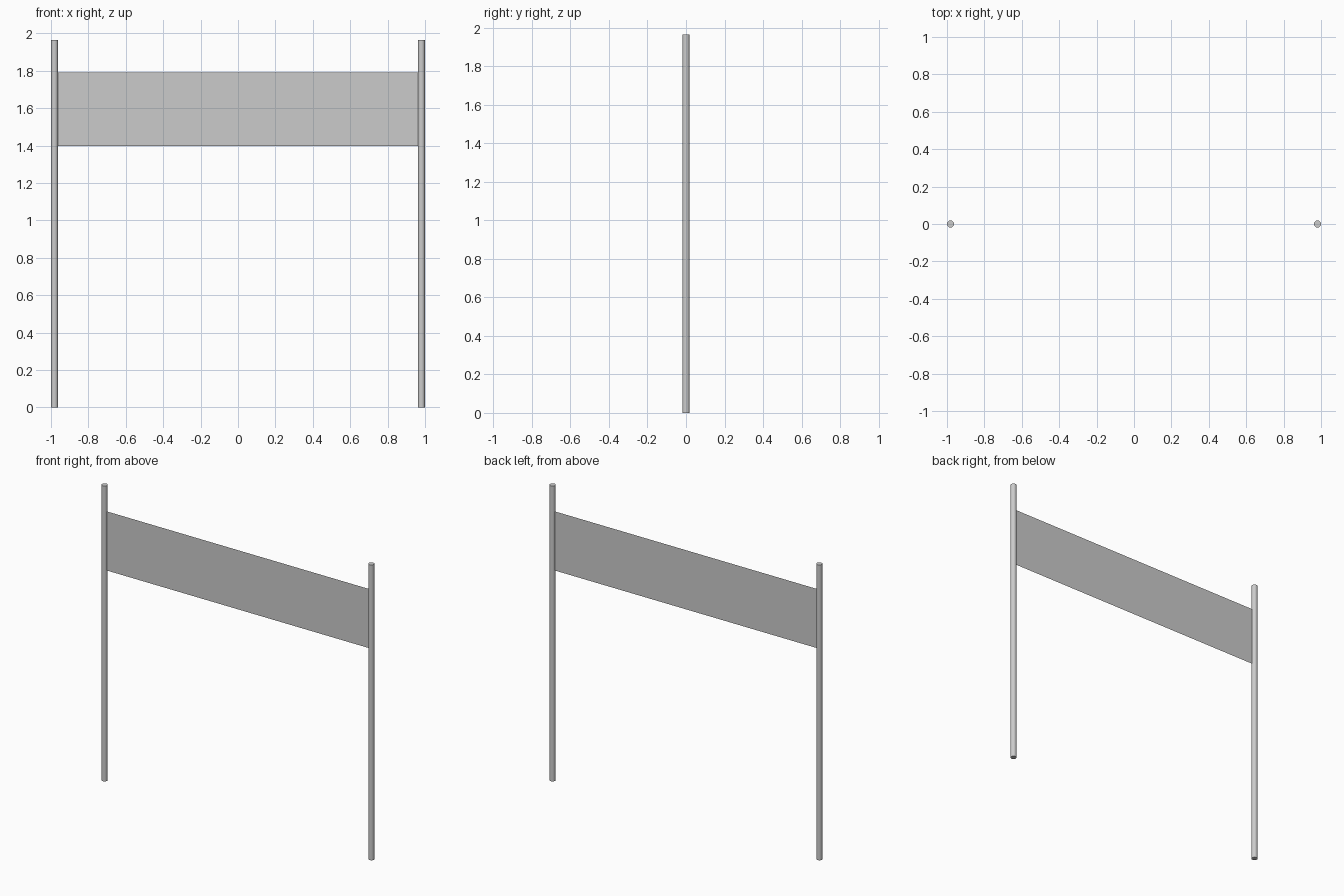
import bpy

if "Cube" in bpy.data.objects:
    bpy.data.objects.remove(bpy.data.objects["Cube"])

POLE_R, POLE_H = 0.019, 1.963
NET_BOTTOM, NET_TOP = 1.397, 1.79
POLE_X = 1 - POLE_R

# Two round poles standing on the ground
for side, name in ((-1, "left_pole"), (1, "right_pole")):
    bpy.ops.mesh.primitive_cylinder_add(vertices=32, radius=POLE_R, depth=POLE_H,
                                        location=(side * POLE_X, 0, POLE_H / 2))
    bpy.context.object.name = name
    bpy.ops.object.shade_smooth_by_angle()

# Net: a single thin sheet stretched between the inner sides of the poles
half = POLE_X - POLE_R
mesh = bpy.data.meshes.new("net")
mesh.from_pydata([(-half, 0, NET_BOTTOM), (half, 0, NET_BOTTOM),
                  (half, 0, NET_TOP), (-half, 0, NET_TOP)], [], [(0, 1, 2, 3)])
net = bpy.data.objects.new("net", mesh)
bpy.context.collection.objects.link(net)
